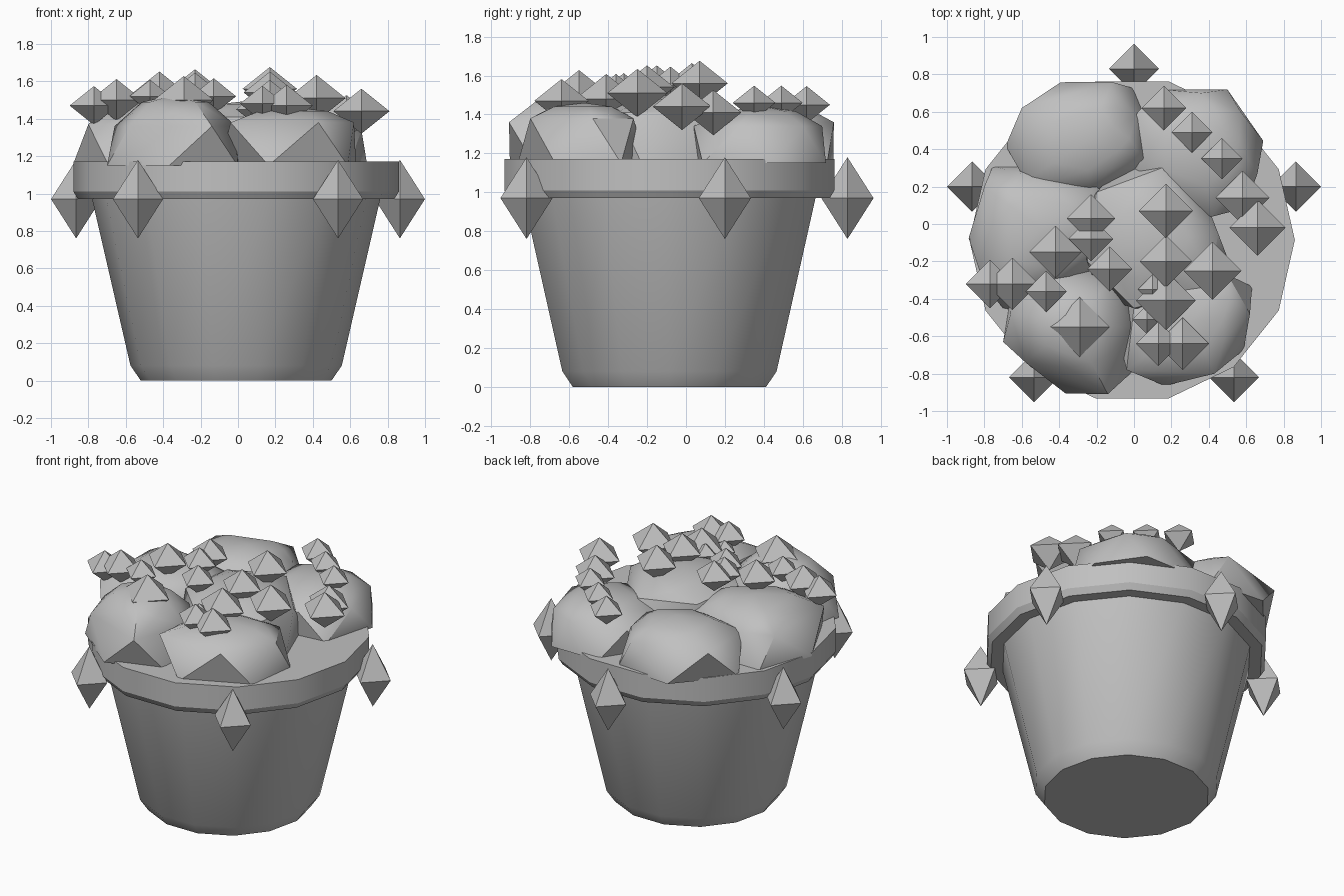
import bpy, bmesh, math
from mathutils import Vector

if "Cube" in bpy.data.objects:
    bpy.data.objects.remove(bpy.data.objects["Cube"])

grey = bpy.data.materials.new("plain_grey")
grey.use_nodes = True
grey.diffuse_color = (0.53, 0.53, 0.53, 1)
grey.node_tree.nodes["Principled BSDF"].inputs["Base Color"].default_value = (0.53, 0.53, 0.53, 1)


def finish(name, bm, smooth=None):
    bmesh.ops.recalc_face_normals(bm, faces=bm.faces[:])
    mesh = bpy.data.meshes.new(name)
    bm.to_mesh(mesh)
    bm.free()
    mesh.materials.append(grey)
    obj = bpy.data.objects.new(name, mesh)
    bpy.context.collection.objects.link(obj)
    if smooth:
        bpy.ops.object.select_all(action='DESELECT')
        obj.select_set(True)
        bpy.context.view_layer.objects.active = obj
        bpy.ops.object.shade_smooth_by_angle(angle=math.radians(smooth))
    return obj


def ring(x, y, z, r, count):
    """Points of a level regular polygon."""
    angles = [math.tau * i / count for i in range(count)]
    return [Vector((x + r * math.cos(a), y + r * math.sin(a), z)) for a in angles]


def lathe(name, profile, x, y, count):
    """Closed solid turned from (radius, height) pairs."""
    bm = bmesh.new()
    loops = [[bm.verts.new(p) for p in ring(x, y, z, r, count)] for r, z in profile]
    for low, high in zip(loops, loops[1:]):
        for i in range(count):
            j = (i + 1) % count
            bm.faces.new((low[i], low[j], high[j], high[i]))
    bm.faces.new(loops[0])
    bm.faces.new(loops[-1])
    return finish(name, bm, 30)


def boulder(name, outline, shoulder, top):
    """Faceted lump: shoulder outline, staggered foot points and a low smooth dome."""
    corners = [Vector((x, y, shoulder)) for x, y in outline]
    centre = sum(corners, Vector()) / len(corners)
    rise = Vector((0, 0, top - shoulder))
    points = corners + [centre + rise]
    for a, b in zip(corners, corners[1:] + corners[:1]):
        middle = (a + b) / 2
        foot = centre.lerp(middle, 1.28)
        foot.z = 1.15
        points += [foot,
                   middle.lerp(centre, 0.2) + rise * 0.42,
                   a.lerp(centre, 0.45) + rise * 0.76]
    bm = bmesh.new()
    for p in points:
        bm.verts.new(p)
    hull = bmesh.ops.convex_hull(bm, input=bm.verts[:])
    bmesh.ops.delete(bm, geom=hull["geom_interior"], context='VERTS')
    return finish(name, bm, 40)


def gem(name, x, y, z, r, half_height):
    """Eight-sided crystal with points along the axes."""
    bm = bmesh.new()
    waist = [bm.verts.new(p) for p in ring(x, y, z, r, 4)]
    for tip_z in (z + half_height, z - half_height):
        tip = bm.verts.new((x, y, tip_z))
        for i in range(4):
            bm.faces.new((waist[i], waist[(i + 1) % 4], tip))
    return finish(name, bm)


# Tapered pot with an overhanging, bevelled rim
lathe("pot", [(0.51, 0), (0.565, 0.08), (0.77, 0.97), (0.845, 0.97),
              (0.87, 1.01), (0.87, 1.17)], -0.01, -0.085, 14)

# Lumps heaped on the pot
boulder("back_right_lump", [(-.6, .62), (-.12, .76), (.01, .57), (.05, .35),
                            (-.24, .16), (-.58, .23)], 1.36, 1.46)
boulder("back_left_lump", [(.02, .6), (.36, .7), (.57, .6), (.66, .27),
                           (.42, .04), (.03, .2)], 1.34, 1.44)
boulder("front_right_lump", [(-.66, -.48), (-.58, -.74), (-.14, -.91), (-.01, -.55),
                             (-.12, -.3), (-.5, -.25)], 1.36, 1.53)
boulder("front_left_lump", [(-.04, -.78), (.43, -.8), (.62, -.48), (.5, -.27),
                            (.02, -.28)], 1.38, 1.46)
boulder("side_lump", [(-.8, .2), (-.8, -.33), (-.5, -.4), (-.1, -.1),
                      (-.2, .2), (-.6, .27)], 1.37, 1.49)
boulder("middle_lump", [(.45, -.05), (.4, -.35), (0, -.45), (-.25, -.2),
                        (-.2, .17), (.15, .3)], 1.41, 1.5)

# Long crystals spaced around the rim
for i in range(5):
    a = math.radians(90 + 72 * i)
    gem("rim_crystal", 0.91 * math.cos(a), 0.912 * math.sin(a) - 0.082, 0.97, 0.134, 0.21)

# Small crystals on the heap: x, y, z, radius
for x, y, z, r in [
    (.16, .62, 1.45, .12), (.31, .49, 1.46, .11), (.47, .35, 1.46, .11),
    (.58, .14, 1.41, .145), (.66, -.02, 1.44, .15), (.17, .07, 1.56, .145),
    (.17, -.2, 1.54, .14), (.42, -.25, 1.51, .155), (.17, -.41, 1.48, .16),
    (.07, -.51, 1.45, .08), (.1, -.35, 1.48, .08), (.13, -.64, 1.48, .12),
    (.26, -.64, 1.47, .14), (-.13, -.24, 1.52, .12), (-.23, .03, 1.56, .13),
    (-.23, -.08, 1.55, .12), (-.42, -.15, 1.54, .14), (-.47, -.36, 1.52, .11),
    (-.65, -.32, 1.5, .14), (-.77, -.32, 1.47, .13), (-.29, -.55, 1.5, .16),
]:
    gem("heap_crystal", x, y, z, r, r * 0.8)
